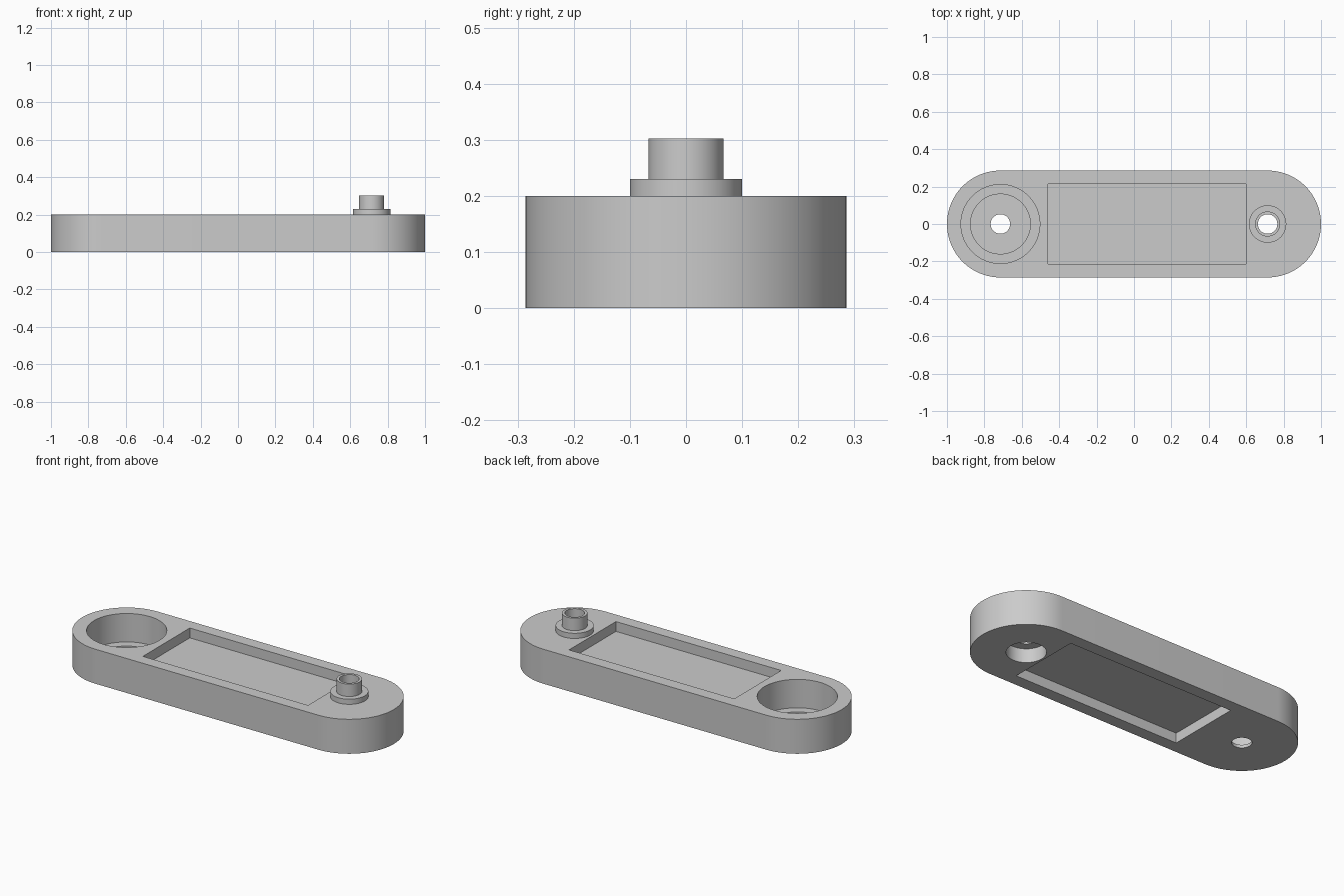
import bpy, bmesh, math

cube = bpy.data.objects.get("Cube")
if cube:
    bpy.data.objects.remove(cube, do_unlink=True)

HALF_W, HEIGHT, END_X = 0.2857, 0.2, 0.7143
BORE = 0.052

grey = bpy.data.materials.new("plain_grey")
grey.use_nodes = True
grey.diffuse_color = (0.6, 0.6, 0.6, 1)
grey.node_tree.nodes["Principled BSDF"].inputs["Base Color"].default_value = (0.6, 0.6, 0.6, 1)


def extrude_outline(name, outline, z0, z1):
    """Solid prism from a 2D outline."""
    bm = bmesh.new()
    base = bm.faces.new([bm.verts.new((x, y, z0)) for x, y in outline])
    top = bmesh.ops.extrude_face_region(bm, geom=[base])["geom"]
    bmesh.ops.translate(bm, vec=(0, 0, z1 - z0),
                        verts=[v for v in top if isinstance(v, bmesh.types.BMVert)])
    bmesh.ops.recalc_face_normals(bm, faces=bm.faces)
    mesh = bpy.data.meshes.new(name)
    bm.to_mesh(mesh)
    bm.free()
    obj = bpy.data.objects.new(name, mesh)
    bpy.context.collection.objects.link(obj)
    mesh.materials.append(grey)
    return obj


def arc(cx, radius, start, end, steps):
    return [(cx + radius * math.cos(start + (end - start) * i / steps),
             radius * math.sin(start + (end - start) * i / steps)) for i in range(steps + 1)]


def disc(name, cx, radius, z0, z1):
    return extrude_outline(name, arc(cx, radius, 0, math.tau, 64)[:-1], z0, z1)


def box(name, x0, x1, half_y, z0, z1):
    return extrude_outline(name, [(x0, -half_y), (x1, -half_y), (x1, half_y), (x0, half_y)], z0, z1)


def combine(target, tool, operation):
    mod = target.modifiers.new(tool.name, "BOOLEAN")
    mod.operation, mod.solver, mod.object = operation, "EXACT", tool
    bpy.ops.object.select_all(action="DESELECT")
    bpy.context.view_layer.objects.active = target
    target.select_set(True)
    bpy.ops.object.modifier_apply(modifier=mod.name)
    bpy.data.objects.remove(tool, do_unlink=True)


# Round-ended arm
quarter = math.pi / 2
outline = arc(END_X, HALF_W, -quarter, quarter, 48) + arc(-END_X, HALF_W, quarter, 3 * quarter, 48)
arm = extrude_outline("link_arm", outline, 0, HEIGHT)

# Stepped post on the left end
combine(arm, disc("post_flange", END_X, 0.1, HEIGHT - 0.02, 0.23), "UNION")
combine(arm, disc("post_tube", END_X, 0.067, HEIGHT - 0.01, 0.302), "UNION")

cutters = [
    # Shallow rectangular pockets above and below
    box("top_pocket", -0.46, 0.6, 0.215, HEIGHT - 0.057, 0.4),
    box("bottom_pocket", -0.46, 0.6, 0.215, -0.1, 0.057),
    # Stepped bearing seat on the right end
    disc("bearing_seat", -END_X, 0.211, 0.035, 0.4),
    disc("seat_relief", -END_X, 0.16, 0.018, 0.3),
    disc("seat_bore", -END_X, BORE, -0.1, 0.1),
    # Bore through the post, with a counterbore underneath
    disc("post_bore", END_X, BORE, -0.1, 0.5),
    disc("post_counterbore", END_X, 0.103, -0.1, 0.08),
]
for cutter in cutters:
    combine(arm, cutter, "DIFFERENCE")

bpy.ops.object.shade_smooth_by_angle(angle=math.radians(30))
